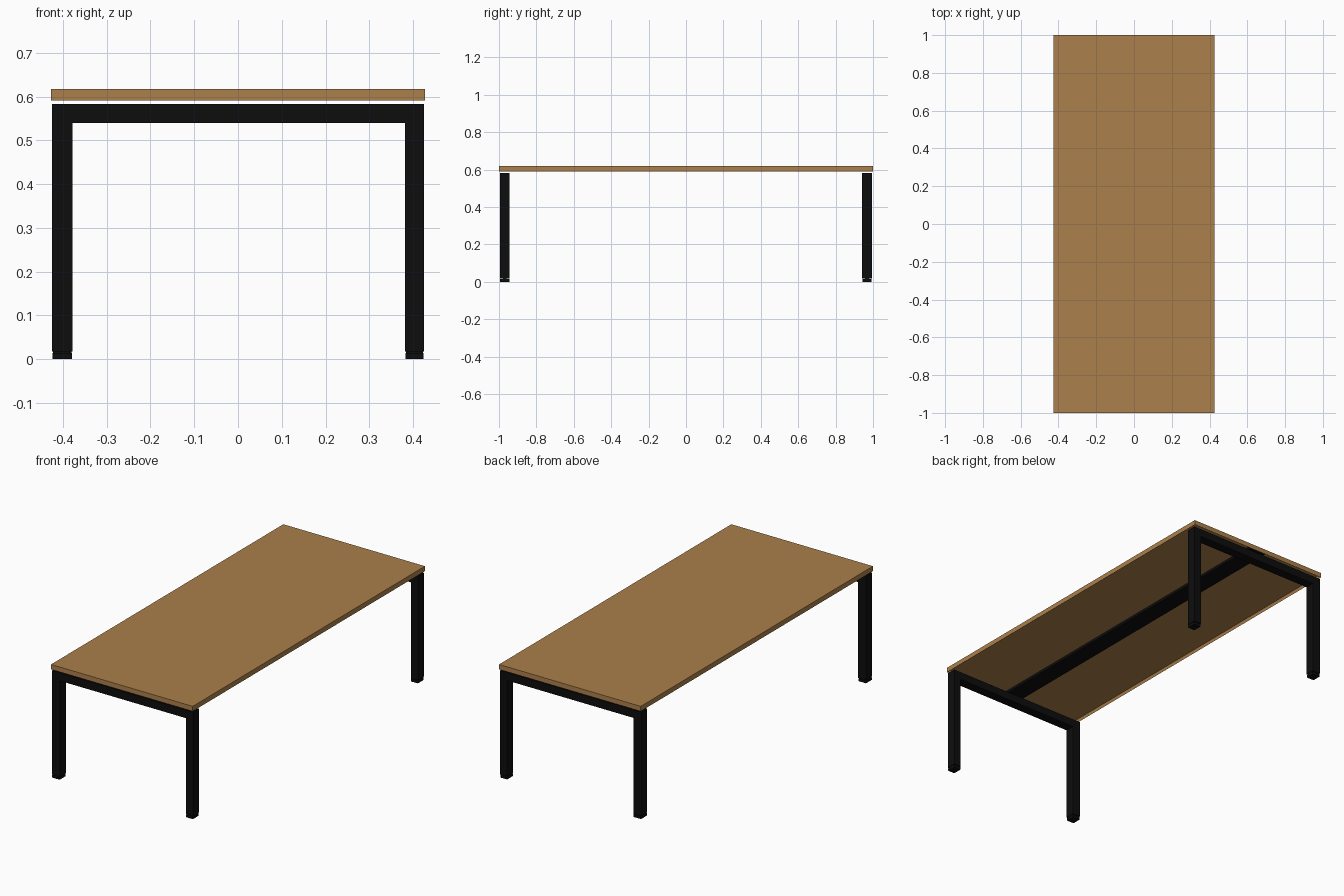
import bpy, bmesh
from mathutils import Vector

if "Cube" in bpy.data.objects:
    bpy.data.objects.remove(bpy.data.objects["Cube"])


def material(name, rgb):
    m = bpy.data.materials.new(name)
    m.diffuse_color = (*rgb, 1)
    m.use_nodes = True
    m.node_tree.nodes["Principled BSDF"].inputs["Base Color"].default_value = m.diffuse_color
    return m


WOOD = material("warm wood", (0.41, 0.215, 0.07))
BLACK = material("black metal", (0.004, 0.004, 0.0045))


def box(name, lo, hi, mat, recess=None):
    """Axis-aligned box; recess = (lip width, depth) hollows the underside."""
    lo, hi = Vector(lo), Vector(hi)
    bm = bmesh.new()
    bmesh.ops.create_cube(bm, size=1)
    for v in bm.verts:
        v.co = Vector([(lo[i] + hi[i]) / 2 + v.co[i] * (hi[i] - lo[i]) for i in range(3)])
    if recess:
        bm.normal_update()
        under = min(bm.faces, key=lambda f: f.calc_center_median().z)
        bmesh.ops.inset_region(bm, faces=[under], thickness=recess[0], use_even_offset=True)
        bmesh.ops.translate(bm, verts=under.verts, vec=(0, 0, recess[1]))
    me = bpy.data.meshes.new(name)
    bm.to_mesh(me)
    bm.free()
    me.materials.append(mat)
    ob = bpy.data.objects.new(name, me)
    bpy.context.collection.objects.link(ob)
    return ob


# Table top with a shallow recess underneath
box("table_top", (-0.427, -1, 0.591), (0.427, 1, 0.618), WOOD, recess=(0.005, 0.016))

# Long central beam tucked into the recess
box("centre_beam", (-0.052, -0.99, 0.593), (0.048, 0.99, 0.608), BLACK)

# Two end frames: a rail between two legs, each leg on a slightly smaller foot
LEG_X = {"left": (-0.425, -0.378), "right": (0.382, 0.425)}
LEG_Y = {"front": (-0.995, -0.943), "back": (0.942, 0.994)}
for end, (y0, y1) in LEG_Y.items():
    box(end + "_rail", (LEG_X["left"][1], y0, 0.54), (LEG_X["right"][0], y1, 0.583), BLACK)
    for side, (x0, x1) in LEG_X.items():
        name = f"{end}_{side}"
        yc = (y0 + y1) / 2
        box(name + "_leg", (x0, y0, 0.018), (x1, y1, 0.583), BLACK)
        box(name + "_foot_stem", (x0 + 0.002, yc - 0.01, 0.012), (x1 - 0.002, yc + 0.01, 0.02), BLACK)
        box(name + "_foot", (x0 + 0.001, y0 + 0.001, 0), (x1 - 0.001, y1 - 0.001, 0.014), BLACK)
